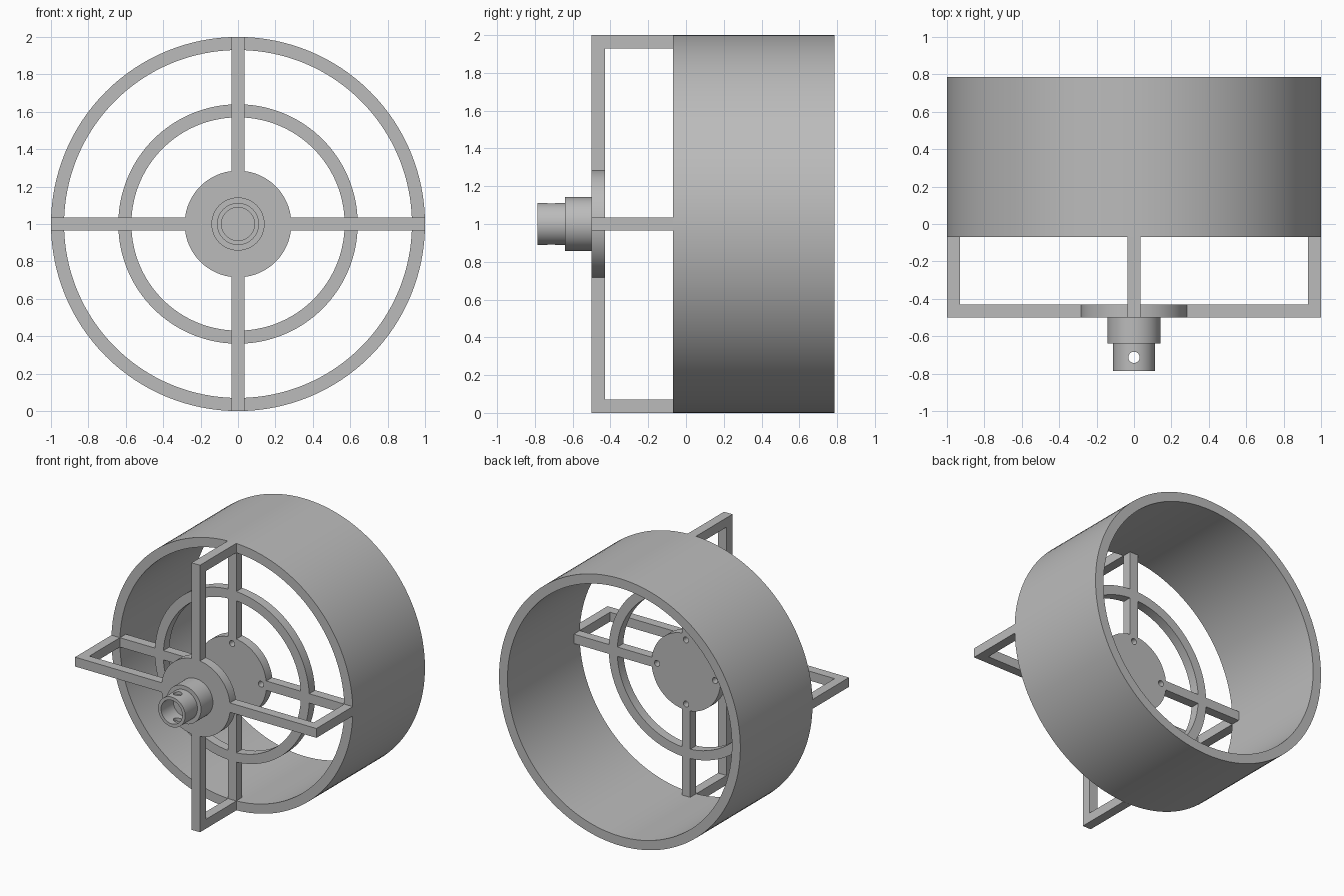
import bpy, bmesh, math
from mathutils import Matrix, Vector

cube = bpy.data.objects.get("Cube")
if cube:
    bpy.data.objects.remove(cube, do_unlink=True)

grey = bpy.data.materials.new("plain grey")
grey.use_nodes = True
COLOUR = (0.5, 0.5, 0.5, 1)
grey.diffuse_color = COLOUR
grey.node_tree.nodes["Principled BSDF"].inputs["Base Color"].default_value = COLOUR

CENTRE = Vector((0, 0, 1))   # the axis runs along y through this point
BAR = 0.07                   # bar and plate thickness
FRONT, RIM, BACK = -0.5, -0.07, 0.785


def finish(name, bm, smooth=False):
    bmesh.ops.recalc_face_normals(bm, faces=bm.faces)
    mesh = bpy.data.meshes.new(name)
    bm.to_mesh(mesh)
    bm.free()
    mesh.materials.append(grey)
    obj = bpy.data.objects.new(name, mesh)
    bpy.context.collection.objects.link(obj)
    if smooth:
        bpy.ops.object.select_all(action='DESELECT')
        obj.select_set(True)
        bpy.context.view_layer.objects.active = obj
        bpy.ops.object.shade_smooth_by_angle(angle=math.radians(30))
    return obj


def lathe(name, profile, closed, steps=128):
    """Revolve (radius, y) points about the axis."""
    bm = bmesh.new()
    verts = [bm.verts.new((r, y, 1)) for r, y in profile]
    edges = [bm.edges.new(pair) for pair in zip(verts, verts[1:])]
    if closed:
        edges.append(bm.edges.new((verts[-1], verts[0])))
    bmesh.ops.spin(bm, geom=verts + edges, cent=CENTRE, axis=(0, 1, 0),
                   angle=math.tau, steps=steps)
    bmesh.ops.remove_doubles(bm, verts=bm.verts, dist=1e-5)
    return finish(name, bm, True)


def ring(name, inner, outer, y0, y1):
    return lathe(name, [(inner, y0), (outer, y0), (outer, y1), (inner, y1)], True)


def disc(name, radius, y0, y1):
    return lathe(name, [(0, y0), (radius, y0), (radius, y1), (0, y1)], False)


def box(bm, x0, x1, y0, y1, turn):
    """Square bar along x, turned about the axis."""
    place = (Matrix.Translation(CENTRE) @ Matrix.Rotation(turn, 4, 'Y')
             @ Matrix.Translation(((x0 + x1) / 2, (y0 + y1) / 2, 0))
             @ Matrix.Diagonal((x1 - x0, y1 - y0, BAR, 1)))
    bmesh.ops.create_cube(bm, size=1, matrix=place)


def drill(obj, spots, radius, depth, rotation):
    """Cut round holes through an object."""
    bm = bmesh.new()
    for spot in spots:
        bmesh.ops.create_cone(bm, cap_ends=True, segments=32, radius1=radius,
                              radius2=radius, depth=depth,
                              matrix=Matrix.Translation(spot) @ rotation)
    cutter = finish("hole_cutter", bm)
    cutter.hide_render = True
    mod = obj.modifiers.new("holes", 'BOOLEAN')
    mod.operation, mod.solver, mod.object = 'DIFFERENCE', 'EXACT', cutter
    bpy.ops.object.select_all(action='DESELECT')
    obj.select_set(True)
    bpy.context.view_layer.objects.active = obj
    bpy.ops.object.modifier_apply(modifier=mod.name)
    bpy.data.objects.remove(cutter, do_unlink=True)
    bpy.ops.object.shade_smooth_by_angle(angle=math.radians(30))


# Open drum and the ring inside its front
ring("drum", 0.93, 1.0, RIM, BACK)
ring("inner_ring", 0.57, 0.64, RIM, RIM + BAR)

# Four arms: front bar, post back to the drum, inner spoke
names = ("left", "bottom", "right", "top")
turns = [i * math.pi / 2 for i in range(4)]
for side, turn in zip(names, turns):
    bm = bmesh.new()
    box(bm, 0.27, 1.0, FRONT, FRONT + BAR, turn)
    box(bm, 1 - BAR, 1.0, FRONT + BAR, RIM, turn)
    finish(side + "_arm", bm)
    bm = bmesh.new()
    box(bm, 0.275, 0.94, RIM, RIM + BAR, turn)
    finish(side + "_spoke", bm)

# Rear plate with four bolt holes
plate = disc("rear_plate", 0.285, RIM, RIM + BAR)
spots = [CENTRE + Vector((0.24 * math.cos(t), RIM + BAR / 2, 0.24 * math.sin(t)))
         for t in turns]
drill(plate, spots, 0.022, 0.2, Matrix.Rotation(math.pi / 2, 4, 'X'))

# Front plate, hub and hollow socket with a vertical pin hole
disc("front_plate", 0.285, FRONT, FRONT + BAR)
disc("hub", 0.142, -0.64, FRONT)
socket = ring("socket", 0.088, 0.112, -BACK, -0.64)
drill(socket, [CENTRE + Vector((0, -0.713, 0))], 0.03, 0.5, Matrix.Identity(4))
